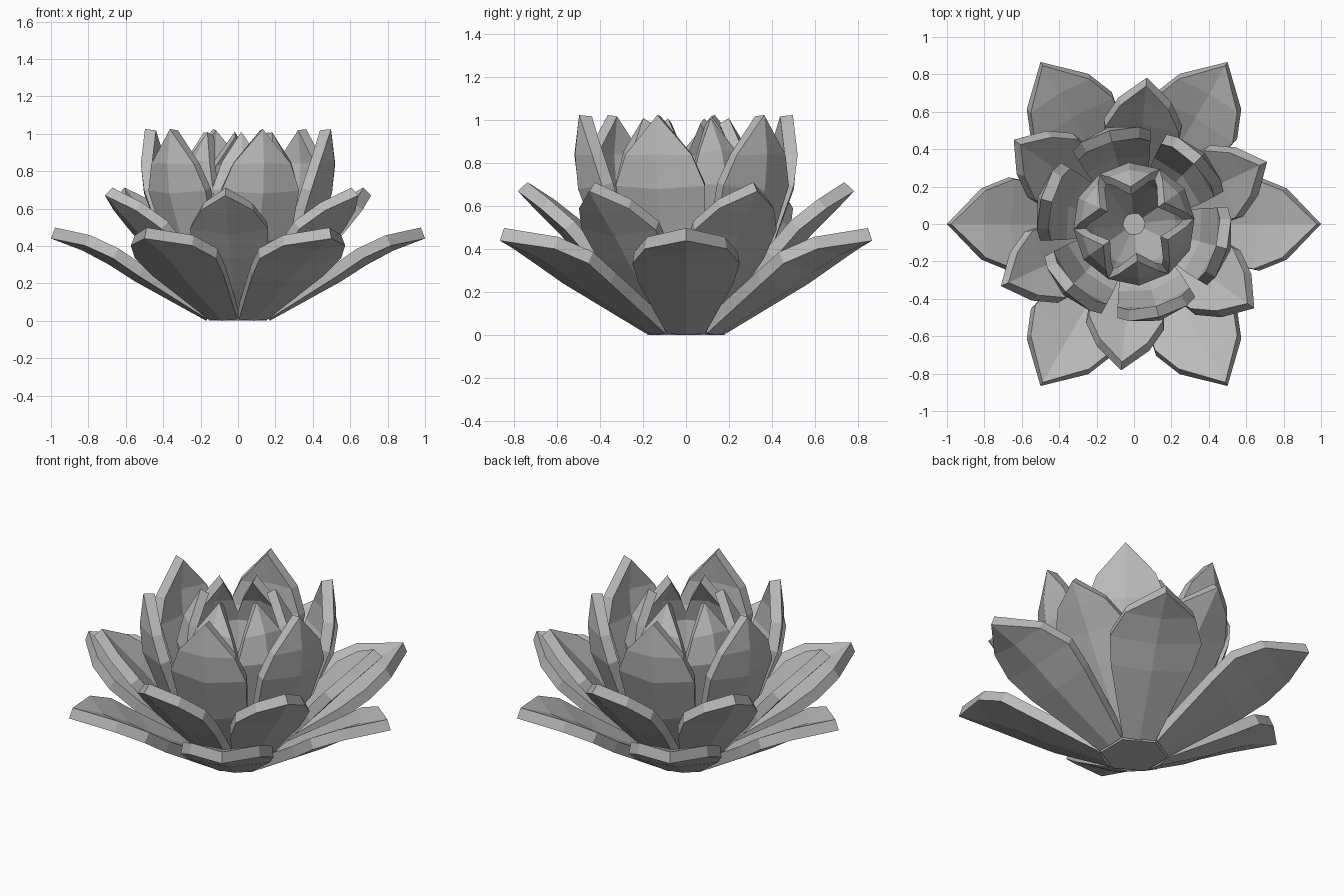
import bpy, bmesh
from math import radians, hypot

if "Cube" in bpy.data.objects:
    bpy.data.objects.remove(bpy.data.objects["Cube"], do_unlink=True)

GREY = (0.5, 0.5, 0.5, 1.0)
grey = bpy.data.materials.new("soft grey")
grey.use_nodes = True
grey.diffuse_color = GREY
grey.node_tree.nodes["Principled BSDF"].inputs["Base Color"].default_value = GREY


def finish(name, bm):
    mesh = bpy.data.meshes.new(name)
    bm.to_mesh(mesh)
    bm.free()
    mesh.materials.append(grey)
    obj = bpy.data.objects.new(name, mesh)
    bpy.context.collection.objects.link(obj)
    return obj


def petal(name, rows, angle, thickness):
    """Cupped petal. Each row is radius, height, half width, edge lift; the last is the tip."""
    bm = bmesh.new()
    grid = []
    for i, (r, z, half, lift) in enumerate(rows[:-1]):
        before, after = rows[max(i - 1, 0)], rows[i + 1]
        dr, dz = after[0] - before[0], after[1] - before[1]
        length = hypot(dr, dz)
        nr, nz = -dz / length * lift, dr / length * lift
        grid.append([bm.verts.new((r + nr, -half, z + nz)),
                     bm.verts.new((r, 0, z)),
                     bm.verts.new((r + nr, half, z + nz))])
    tip = bm.verts.new((rows[-1][0], 0, rows[-1][1]))
    for low, high in zip(grid, grid[1:]):
        for j in range(2):
            bm.faces.new((low[j], low[j + 1], high[j + 1], high[j]))
    for j in range(2):
        bm.faces.new((grid[-1][j], grid[-1][j + 1], tip))
    obj = finish(name, bm)
    obj.rotation_euler.z = radians(angle)
    solid = obj.modifiers.new("thickness", "SOLIDIFY")
    solid.thickness = thickness
    solid.offset = -1
    solid.use_even_offset = True


# Four rings of six petals, from the open outer ring to the closed inner one
rings = {
    "outer_petal": (0, 0.062, [
        (0.17, 0.0, 0.09, 0.01), (0.55, 0.21, 0.22, 0.035), (0.69, 0.3, 0.25, 0.04),
        (0.83, 0.375, 0.19, 0.03), (1.0, 0.44, 0, 0)]),
    "lower_petal": (25, 0.06, [
        (0.16, 0.03, 0.09, 0.01), (0.46, 0.33, 0.2, 0.04), (0.58, 0.46, 0.21, 0.045),
        (0.69, 0.57, 0.14, 0.03), (0.785, 0.67, 0, 0)]),
    "upper_petal": (45, 0.06, [
        (0.13, 0.05, 0.08, 0.02), (0.42, 0.42, 0.19, 0.05), (0.52, 0.68, 0.215, 0.06),
        (0.535, 0.84, 0.16, 0.04), (0.515, 1.025, 0, 0)]),
    "inner_petal": (35, 0.05, [
        (0.1, 0.07, 0.05, 0.01), (0.28, 0.42, 0.14, 0.05), (0.33, 0.7, 0.165, 0.05),
        (0.29, 0.86, 0.11, 0.03), (0.2, 1.01, 0, 0)]),
}
for name, (offset, thickness, rows) in rings.items():
    for k in range(6):
        petal(f"{name}_{k + 1}", rows, offset + 60 * k, thickness)

# Six-sided heart closing the bottom and the floor between the petals
bm = bmesh.new()
bmesh.ops.create_cone(bm, cap_ends=True, segments=6, radius1=0.18, radius2=0.2, depth=0.1)
bmesh.ops.translate(bm, verts=bm.verts, vec=(0, 0, 0.052))
finish("flower_heart", bm)
